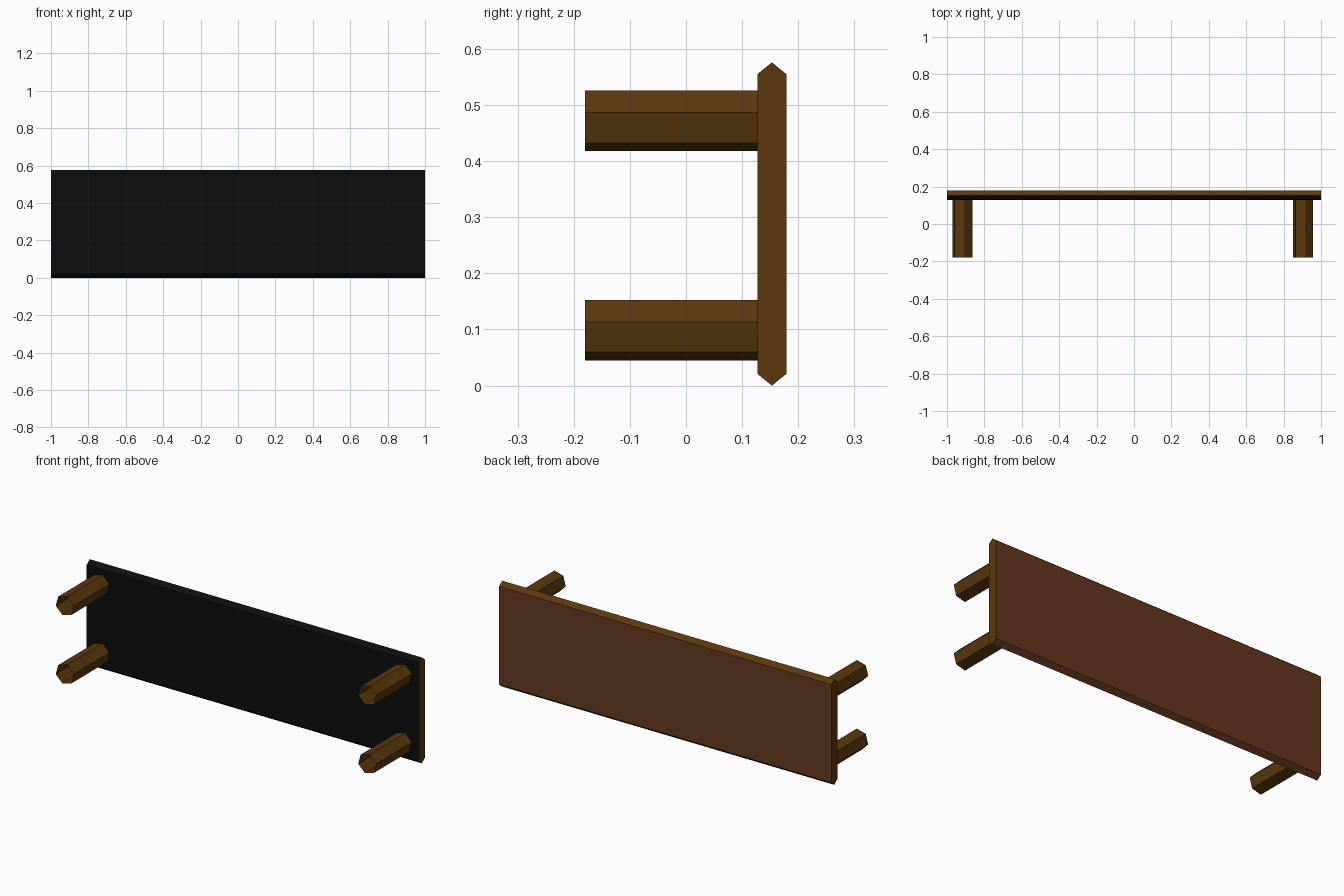
import bpy, bmesh, math

if "Cube" in bpy.data.objects:
    bpy.data.objects.remove(bpy.data.objects["Cube"])

def mat(name, rgb):
    m = bpy.data.materials.new(name)
    m.diffuse_color = (*rgb, 1)
    m.use_nodes = True
    m.node_tree.nodes["Principled BSDF"].inputs["Base Color"].default_value = m.diffuse_color
    return m

wood = mat("golden brown wood", (0.105, 0.040, 0.004))
red = mat("red brown wood", (0.130, 0.040, 0.014))
black = mat("black underside", (0.004, 0.004, 0.004))

def make(name, bm, mats):
    me = bpy.data.meshes.new(name)
    bm.to_mesh(me)
    bm.free()
    for m in mats:
        me.materials.append(m)
    ob = bpy.data.objects.new(name, me)
    bpy.context.collection.objects.link(ob)
    return ob

# Board: six-sided profile with pointed long edges, extruded along x
profile = [(0.127, 0.021), (0.153, 0.0), (0.179, 0.021),
           (0.179, 0.555), (0.153, 0.576), (0.127, 0.555)]
bm = bmesh.new()
face = bm.faces.new([bm.verts.new((-1, y, z)) for y, z in profile])
ext = bmesh.ops.extrude_face_region(bm, geom=[face])
bmesh.ops.translate(bm, vec=(2, 0, 0),
                    verts=[v for v in ext["geom"] if isinstance(v, bmesh.types.BMVert)])
bmesh.ops.recalc_face_normals(bm, faces=bm.faces)
for f in bm.faces:
    n = f.normal
    if n.y < -0.1:
        f.material_index = 2          # front side and its bevels
    elif n.y > 0.1 and n.z < 0.1:
        f.material_index = 1          # seat face and lower back bevel
make("bench_board", bm, [wood, red, black])

# Legs: open hexagonal tubes
def leg(name, cx, cz, r=0.0558):
    bm = bmesh.new()
    rings = []
    for y in (-0.18, 0.128):
        rings.append([bm.verts.new((cx + r * math.cos(math.radians(15 + 60 * k)), y,
                                    cz + r * math.sin(math.radians(15 + 60 * k))))
                      for k in range(6)])
    a, b = rings
    for k in range(6):
        j = (k + 1) % 6
        bm.faces.new((a[k], b[k], b[j], a[j]))
    make(name, bm, [wood])

for side, cx in (("left", -0.917), ("right", 0.904)):
    for level, cz in (("lower", 0.099), ("upper", 0.472)):
        leg(f"{side}_{level}_leg", cx, cz)
